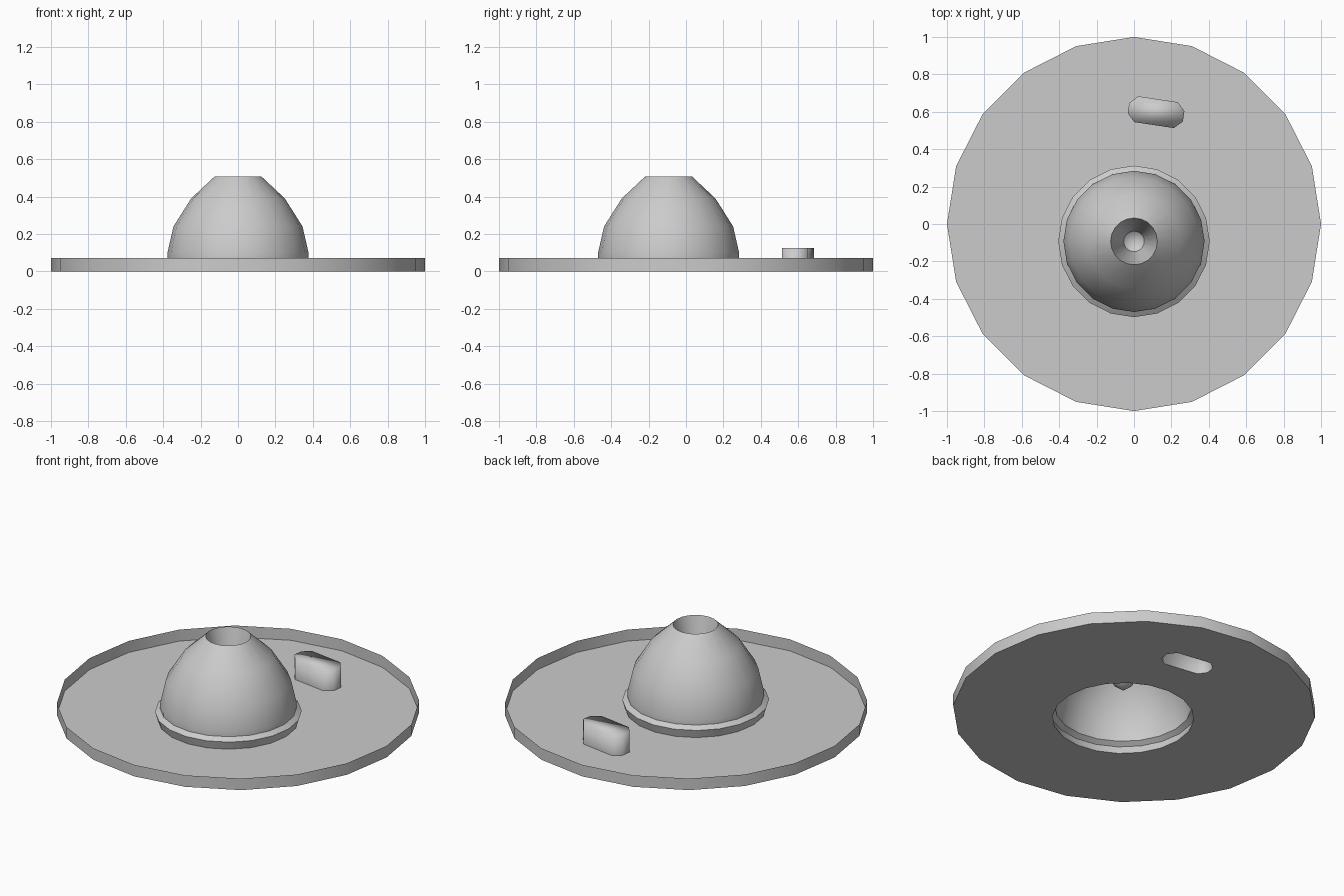
import bpy, bmesh
from math import sin, cos, tau, radians
from mathutils import Vector, Matrix

SIDES = 20
DOME_CENTRE = Vector((0, -0.093, 0))
cube = bpy.data.objects.get("Cube")
if cube:
    bpy.data.objects.remove(cube)

grey = bpy.data.materials.new("plain grey")
grey.use_nodes = True
colour = (0.6, 0.6, 0.6, 1)
grey.diffuse_color = colour
grey.node_tree.nodes["Principled BSDF"].inputs["Base Color"].default_value = colour


def finish(bm, name, angle):
    mesh = bpy.data.meshes.new(name)
    bm.to_mesh(mesh)
    bm.free()
    mesh.materials.append(grey)
    obj = bpy.data.objects.new(name, mesh)
    bpy.context.collection.objects.link(obj)
    bpy.ops.object.select_all(action='DESELECT')
    obj.select_set(True)
    bpy.context.view_layer.objects.active = obj
    bpy.ops.object.shade_smooth_by_angle(angle=radians(angle))
    return obj


def circle(radius, z=0, centre=Vector()):
    return [centre + Vector((radius * cos(tau * i / SIDES), radius * sin(tau * i / SIDES), z))
            for i in range(SIDES)]


def loop_edges(bm, points):
    verts = [bm.verts.new(p) for p in points]
    return [bm.edges.new((v, verts[(i + 1) % len(verts)])) for i, v in enumerate(verts)]


def raise_wall(bm, edges, z):
    parts = bmesh.ops.extrude_edge_only(bm, edges=edges)["geom"]
    for v in parts:
        if isinstance(v, bmesh.types.BMVert):
            v.co.z = z
    return [e for e in parts if isinstance(e, bmesh.types.BMEdge)]


# Outline of the small block: a rectangle with cut corners, slightly turned
L, W, C = 0.149, 0.07, 0.042
quarter = [(L, W - C), (L - C, W)]
outline = quarter + [(-x, y) for x, y in reversed(quarter)]
outline += [(-x, -y) for x, y in outline]
turn = Matrix.Translation((0.118, 0.598, 0)) @ Matrix.Rotation(radians(-8.5), 4, 'Z')
block_outline = [turn @ Vector((x, y, 0)) for x, y in outline]

# Tray: floor with openings under the dome and block, plus a thin rim
bm = bmesh.new()
rim = loop_edges(bm, circle(1))
edges = rim + loop_edges(bm, circle(0.39, 0, DOME_CENTRE)) + loop_edges(bm, block_outline)
bmesh.ops.triangle_fill(bm, edges=edges, use_beauty=True, normal=(0, 0, 1))
raise_wall(bm, rim, 0.07)
bmesh.ops.recalc_face_normals(bm, faces=bm.faces)
if max(bm.faces, key=lambda f: f.calc_area()).normal.z < 0:
    bmesh.ops.reverse_faces(bm, faces=bm.faces)
finish(bm, "tray", 40)

# Dome: flared collar, rounded shell and a funnel sunk into its top
profile = [(0.39, 0), (0.405, 0.05), (0.377, 0.07), (0.377, 0.1), (0.345, 0.24),
           (0.25, 0.39), (0.125, 0.507), (0.055, 0.22)]
bm = bmesh.new()
rings = [[bm.verts.new(p) for p in circle(r, z, DOME_CENTRE)] for r, z in profile]
tip = bm.verts.new(DOME_CENTRE + Vector((0, 0, 0.175)))
for i in range(SIDES):
    j = (i + 1) % SIDES
    for low, high in zip(rings, rings[1:]):
        bm.faces.new((low[i], low[j], high[j], high[i]))
    bm.faces.new((rings[-1][i], rings[-1][j], tip))
finish(bm, "dome", 35)

# Small hollow block behind the dome
bm = bmesh.new()
top = raise_wall(bm, loop_edges(bm, block_outline), 0.125)
top_edges = [e for e in top if all(v.co.z > 0.1 for v in e.verts)]
bmesh.ops.contextual_create(bm, geom=top_edges)
bmesh.ops.recalc_face_normals(bm, faces=bm.faces)
if max(bm.faces, key=lambda f: f.calc_center_median().z).normal.z < 0:
    bmesh.ops.reverse_faces(bm, faces=bm.faces)
finish(bm, "small_block", 100)
